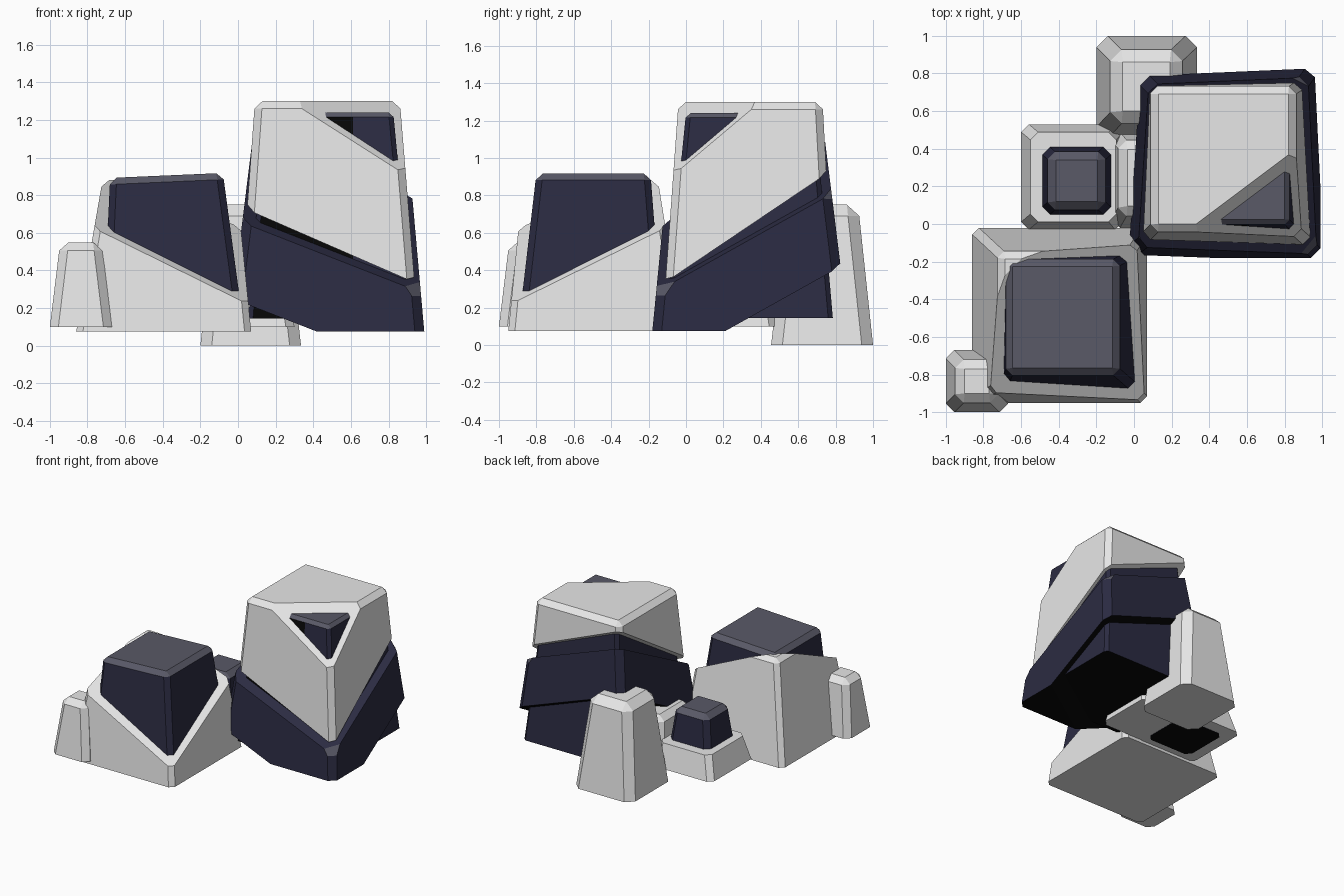
import bpy, bmesh
from mathutils import Vector, Matrix
from math import radians

if "Cube" in bpy.data.objects:
    bpy.data.objects.remove(bpy.data.objects["Cube"])


def material(name, rgb):
    m = bpy.data.materials.new(name)
    m.diffuse_color = (*rgb, 1)
    m.use_nodes = True
    m.node_tree.nodes["Principled BSDF"].inputs["Base Color"].default_value = m.diffuse_color
    return m


GREY = material("pale_stone", (0.8, 0.8, 0.8))
DARK = material("dark_navy_stone", (0.024, 0.024, 0.054))
WORN = material("worn_slate_top", (0.10, 0.10, 0.135))
BLACK = material("black_underside", (0.002, 0.002, 0.002))


def plane(point, sx, sy, keep_below):
    """Slanted cut through a point: z rises by sx towards -x and by sy towards +y."""
    n = Vector((sx, -sy, 1)).normalized()
    return Vector(point), (n if keep_below else -n)


def rock(name, mat, base, top, z0, z1, bevel, cuts=(), nicks=(), tilt=0, black_left_of=None):
    """Tapered chamfered block, then sliced; base and top are (x0, x1, y0, y1)."""
    bm = bmesh.new()
    lo, hi = [[bm.verts.new(p) for p in
               ((x0, y0, z), (x1, y0, z), (x1, y1, z), (x0, y1, z))]
              for (x0, x1, y0, y1), z in ((base, z0), (top, z1))]
    bm.faces.new(lo[::-1])
    bm.faces.new(hi)
    for i in range(4):
        j = (i + 1) % 4
        bm.faces.new((lo[i], lo[j], hi[j], hi[i]))
    # Chamfer everything but the bottom edges
    edges = [e for e in bm.edges if max(v.co.z for v in e.verts) > z0 + 1e-4]
    bmesh.ops.bevel(bm, geom=edges, offset=bevel, segments=1, profile=0.5,
                    affect='EDGES', clamp_overlap=True)
    # Crisp slices, then small worn corner nicks
    for k, (co, no) in enumerate([*cuts, *nicks]):
        r = bmesh.ops.bisect_plane(bm, geom=bm.verts[:] + bm.edges[:] + bm.faces[:],
                                   plane_co=co, plane_no=no, clear_outer=True)
        edges = [e for e in r["geom_cut"] if isinstance(e, bmesh.types.BMEdge)]
        filled = bmesh.ops.edgeloop_fill(bm, edges=edges)["faces"]
        for f in filled:
            f.material_index = 1 if k >= len(cuts) else 0
    if black_left_of is not None:
        bmesh.ops.bisect_plane(bm, geom=bm.verts[:] + bm.edges[:] + bm.faces[:],
                               plane_co=(black_left_of, 0, 0), plane_no=(1, 0, 0))
    bmesh.ops.recalc_face_normals(bm, faces=bm.faces[:])
    bm.normal_update()
    # Dark rocks: worn tops, black undersides and black inner front
    if mat is DARK:
        for f in bm.faces:
            c = f.calc_center_median()
            if f.normal.z < -0.3:
                f.material_index = 2
            elif f.normal.z > 0.35 and c.z > z1 - 1.5 * bevel:
                f.material_index = 1
            elif black_left_of is not None and f.normal.y < -0.8 and c.x < black_left_of:
                f.material_index = 2
    if tilt:
        c = Vector(((top[0] + top[1]) / 2, 0, z1))
        bmesh.ops.rotate(bm, verts=bm.verts[:], cent=c,
                         matrix=Matrix.Rotation(radians(tilt), 3, 'Y'))
    me = bpy.data.meshes.new(name)
    bm.to_mesh(me)
    bm.free()
    for m in ((DARK, WORN, BLACK) if mat is DARK else (mat,)):
        me.materials.append(m)
    ob = bpy.data.objects.new(name, me)
    bpy.context.collection.objects.link(ob)
    return ob


# Small rocks around the edge
rock("back_post", GREY, (-.20, .335, .455, 1.0), (-.12, .25, .54, .92), 0, .75, .06)
rock("small_front_rock", GREY, (-1.0, -.67, -1.0, -.67), (-.945, -.725, -.945, -.725), .1, .55, .045)
rock("half_hidden_rock", GREY, (-.12, .30, -.02, .49), (-.08, .24, .05, .44), .1, .46, .045)

# Low rock with a flat top and a dark cap
rock("low_rock", GREY, (-.60, -.06, -.03, .53), (-.47, -.15, .08, .42), .1, .6, .04,
     [plane((0, 0, .29), 0, 0, True)])
rock("low_rock_cap", DARK, (-.51, -.10, .03, .43), (-.455, -.155, .08, .38), .098, .55, .04)

# Left boulder: grey shell sliced open, dark core standing out of it
rock("left_shell", GREY, (-.86, .07, -.95, -.02), (-.72, -.01, -.87, -.15), .075, .88, .035,
     [plane((.05, -.93, .225), .47, .47, True)])
rock("left_core", DARK, (-.75, -.01, -.89, -.13), (-.68, -.08, -.80, -.19), .13, .905, .035, tilt=-2.5)

# Right boulder: dark core, dark lower slab, grey upper shell with sliced corner
rock("right_core", DARK, (.055, .93, -.11, .785), (.14, .825, .0, .69), .145, 1.24, .025,
     black_left_of=.61)
rock("right_lower_slab", DARK, (-.05, .99, -.18, .87), (.09, .89, -.07, .73), .075, 1.2, .05,
     [plane((.98, -.17, .275), .37, .54, True),
      plane((.42, -.18, .075), .37, .54, False)],
     [plane((.93, -.12, .31), 1.3, 1.3, True),
      plane((.89, .755, .80), 1.3, -1.3, True),
      plane((.045, -.10, .66), -1.3, 1.3, True)])
rock("right_upper_shell", GREY, (.01, .95, -.12, .79), (.09, .86, -.04, .73), .2, 1.3, .04,
     [plane((.92, -.10, .35), .415, .65, False),
      plane((.83, 0, 1.0), .6, .8, True)])
